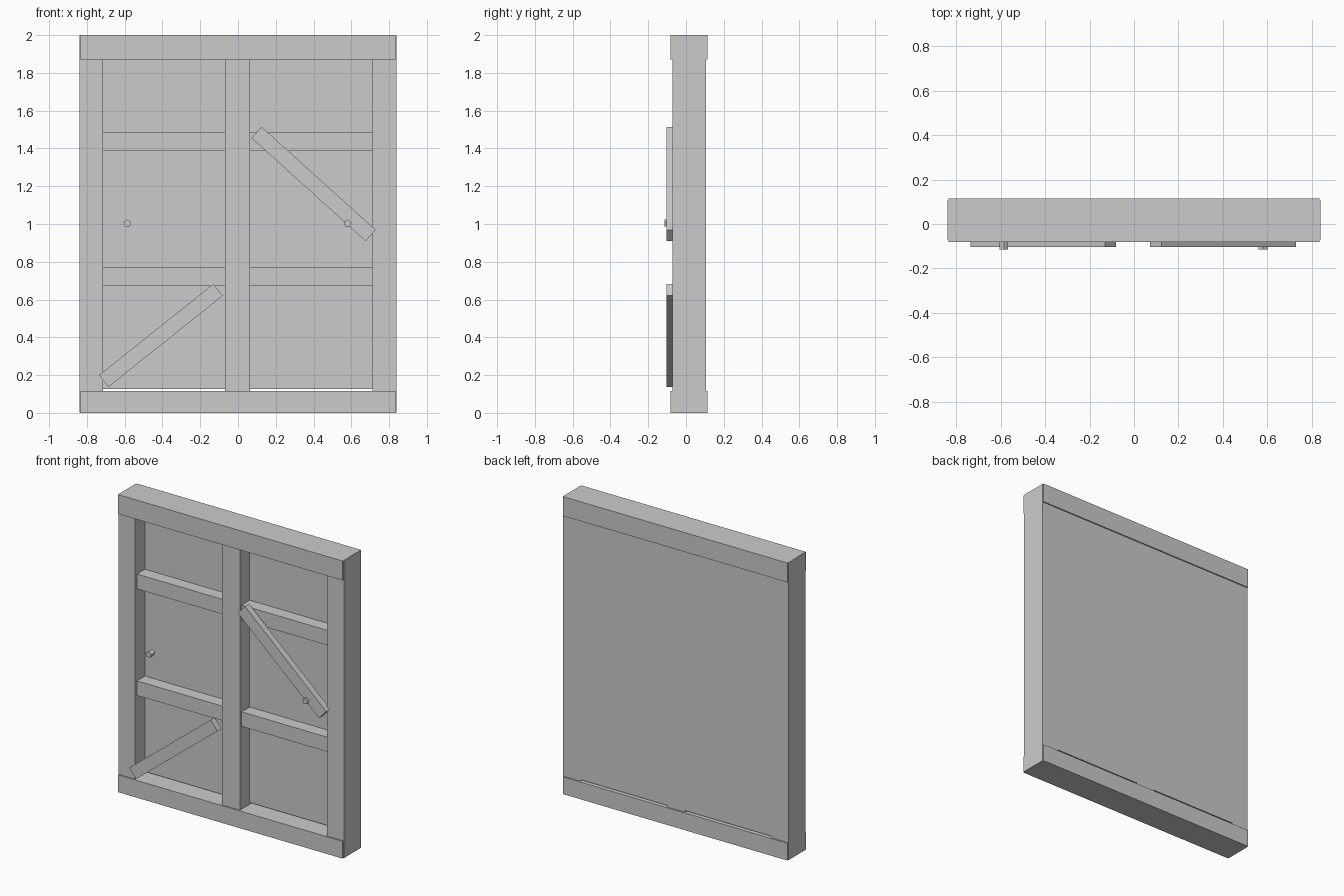
import bpy, math

if "Cube" in bpy.data.objects:
    bpy.data.objects.remove(bpy.data.objects["Cube"])


def box(name, x, y, z, angle=0.0):
    """Box from (min, max) ranges, optionally turned in the front plane."""
    bpy.ops.mesh.primitive_cube_add(
        size=1, location=(sum(x) / 2, sum(y) / 2, sum(z) / 2))
    o = bpy.context.object
    o.name = name
    o.scale = (x[1] - x[0], y[1] - y[0], z[1] - z[0])
    o.rotation_euler = (0, -angle, 0)
    return o


def brace(name, cx, cz, length, degrees):
    box(name, (cx - length / 2, cx + length / 2), (-0.104, -0.06),
        (cz - 0.04, cz + 0.04), math.radians(degrees))


FRONT, BACK = -0.072, 0.107

# Upright posts
for name, x in (("left_stile", (-0.838, -0.715)),
                ("centre_stile", (-0.068, 0.064)),
                ("right_stile", (0.711, 0.838))):
    box(name, x, (FRONT, BACK), (0.001, 1.999))

# Slightly proud top and bottom rails
box("top_rail", (-0.834, 0.834), (-0.081, 0.115), (1.87, 2.0))
box("bottom_rail", (-0.834, 0.834), (-0.081, 0.115), (0.0, 0.116))

# Recessed door panels and cross rails in each bay
for side, x in (("left", (-0.715, -0.068)), ("right", (0.064, 0.711))):
    box(side + "_panel", x, (0.033, BACK), (0.127, 1.87))
    box(side + "_upper_crossbar", x, (-0.052, 0.033), (1.387, 1.487))
    box(side + "_lower_crossbar", x, (-0.052, 0.033), (0.671, 0.769))

# Diagonal braces
brace("left_brace", -0.408, 0.41, 0.774, 38.6)
brace("right_brace", 0.40, 1.212, 0.814, -42.1)

# Five-sided door knobs
for side, x in (("left", -0.586), ("right", 0.58)):
    bpy.ops.mesh.primitive_cylinder_add(
        vertices=5, radius=0.021, depth=0.044, location=(x, -0.093, 1.003),
        rotation=(math.radians(90), 0, 0))
    bpy.context.object.name = side + "_knob"
